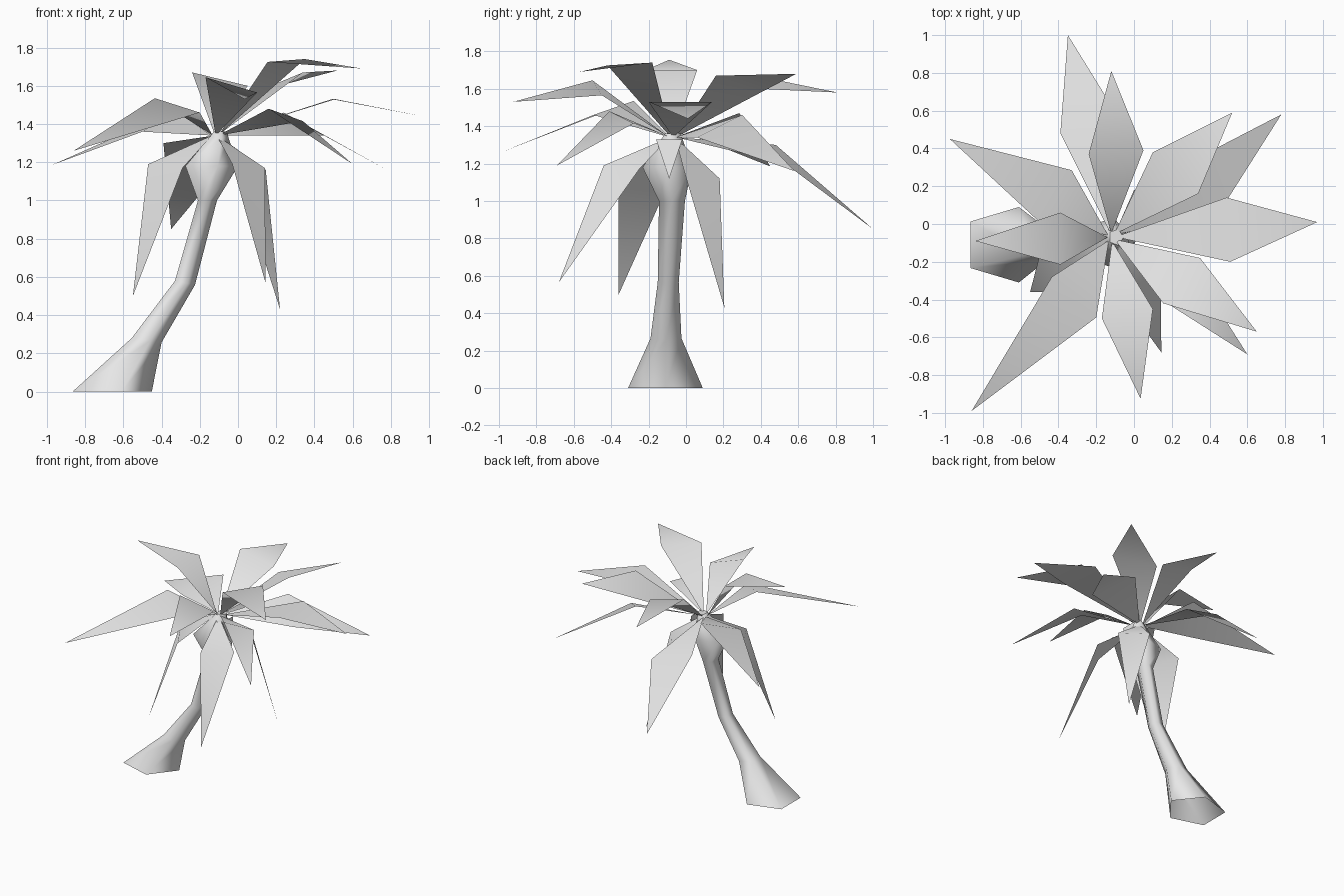
import bpy
import bmesh
from math import cos, sin, radians
from mathutils import Vector

default_cube = bpy.data.objects.get("Cube")
if default_cube:
    bpy.data.objects.remove(default_cube, do_unlink=True)

# One plain grey for the whole tree
grey = bpy.data.materials.new("plain_grey")
grey.use_nodes = True
grey.diffuse_color = (0.8, 0.8, 0.8, 1)
shader = next(n for n in grey.node_tree.nodes if n.type == 'BSDF_PRINCIPLED')
shader.inputs["Base Color"].default_value = grey.diffuse_color


def make_object(name, mesh_data):
    mesh = bpy.data.meshes.new(name)
    mesh_data.to_mesh(mesh)
    mesh_data.free()
    mesh.materials.append(grey)
    result = bpy.data.objects.new(name, mesh)
    bpy.context.collection.objects.link(result)
    return result


def build_trunk(sections, sides=5):
    """Loft five-sided rings, open below: centre x, y, z, radius x, radius y, slope."""
    bm = bmesh.new()
    rings = []
    for x, y, z, radius_x, radius_y, slope in sections:
        ring = []
        for side in range(sides):
            angle = radians(side * 360 / sides)
            dx = radius_x * cos(angle)
            ring.append(bm.verts.new((x + dx, y + radius_y * sin(angle), z + slope * dx)))
        rings.append(ring)
    for lower, upper in zip(rings, rings[1:]):
        for side in range(sides):
            following = (side + 1) % sides
            face = bm.faces.new((lower[side], lower[following], upper[following], upper[side]))
            face.smooth = True
    bm.faces.new(rings[-1])
    return make_object("trunk", bm)


def build_leaf(name, edge_a, edge_b, tip):
    """A leaf of two triangles, bent across its widest line."""
    edge_a, edge_b, tip = Vector(edge_a), Vector(edge_b), Vector(tip)
    outward = tip - crown
    outward.z = 0
    base = crown + outward.normalized() * base_offset
    if (edge_a - base).cross(edge_b - base).z < 0:
        edge_a, edge_b = edge_b, edge_a
    bm = bmesh.new()
    base_v, a, b, tip_v = [bm.verts.new(p) for p in (base, edge_a, edge_b, tip)]
    for corners in ((base_v, a, b), (a, tip_v, b)):
        bm.faces.new(corners).smooth = True
    return make_object(name, bm)


# Leaning trunk with a flared foot and a bulb below the crown
build_trunk([
    (-0.68, -0.11, 0.0, 0.229, 0.21, 0),
    (-0.486, -0.107, 0.27, 0.086, 0.087, -0.15),
    (-0.283, -0.095, 0.57, 0.058, 0.059, -0.2),
    (-0.165, -0.075, 1.0, 0.055, 0.073, 0),
    (-0.152, -0.1, 1.18, 0.152, 0.139, 0),
    (-0.105, -0.075, 1.33, 0.055, 0.06, 0),
    (-0.095, -0.07, 1.36, 0.04, 0.045, 0),
])

crown = Vector((-0.12, -0.07, 1.34))
base_offset = 0.02

# Leaves that rise or spread: two side corners and the tip
spreading_leaves = {
    "back_leaf": ((-0.24, 0.37, 1.67), (0.05, 0.39, 1.6), (-0.12, 0.81, 1.58)),
    "back_left_upper_leaf": ((0.1, 0.38, 1.57), (0.34, 0.16, 1.67), (0.52, 0.59, 1.68)),
    "back_left_lower_leaf": ((0.24, 0.3, 1.46), (0.45, 0.06, 1.34), (0.78, 0.58, 1.16)),
    "left_leaf": ((0.49, 0.14, 1.53), (0.51, -0.2, 1.53), (0.97, 0.01, 1.44)),
    "front_left_upper_leaf": ((0.35, -0.18, 1.74), (0.155, -0.42, 1.725), (0.65, -0.57, 1.69)),
    "front_left_lower_leaf": ((0.34, -0.28, 1.415), (0.16, -0.41, 1.48), (0.6, -0.69, 1.19)),
    "front_leaf": ((-0.17, -0.5, 1.645), (0.1, -0.45, 1.565), (0.035, -0.925, 1.53)),
    "front_right_leaf": ((-0.435, -0.28, 1.535), (-0.2, -0.495, 1.46), (-0.86, -0.99, 1.26)),
    "right_leaf": ((-0.39, 0.06, 1.7), (-0.39, -0.215, 1.7), (-0.84, -0.09, 1.755)),
    "back_right_leaf": ((-0.33, 0.285, 1.47), (-0.5, 0.01, 1.36), (-0.975, 0.45, 1.185)),
}

# Leaves that hang down around the trunk
hanging_leaves = {
    "back_hanging_leaf": ((-0.39, 0.48, 1.3), (-0.06, 0.53, 1.2), (-0.35, 1.0, 0.85)),
    "right_hanging_leaf": ((-0.47, -0.05, 1.19), (-0.29, -0.36, 1.17), (-0.55, -0.36, 0.5)),
    "front_hanging_leaf": ((-0.03, -0.44, 1.19), (0.14, -0.25, 1.17), (0.145, -0.68, 0.565)),
    "left_hanging_leaf": ((0.0, 0.18, 1.12), (0.145, -0.01, 1.16), (0.22, 0.205, 0.43)),
}

for leaf_group in (spreading_leaves, hanging_leaves):
    for leaf_name, corners in leaf_group.items():
        build_leaf(leaf_name, *corners)

# Short sheath hanging over the bulb
sheath = bmesh.new()
sheath.faces.new([sheath.verts.new(p) for p in
                  ((-0.03, -0.16, 1.33), (0.01, -0.09, 1.12), (-0.03, -0.02, 1.33))])
make_object("leaf_sheath", sheath)
